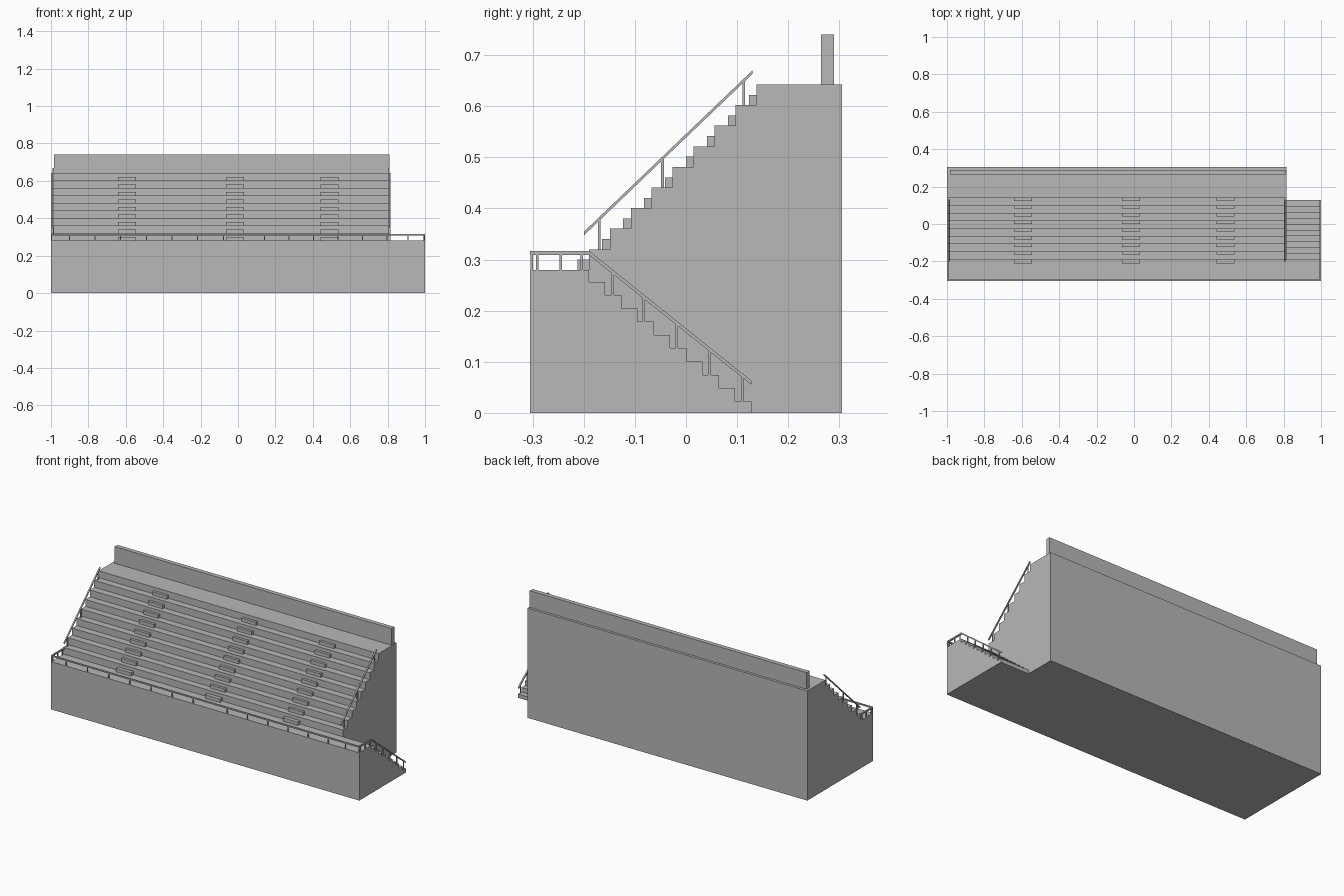
import bpy
import bmesh

cube = bpy.data.objects.get("Cube")
if cube:
    bpy.data.objects.remove(cube, do_unlink=True)

concrete = bpy.data.materials.new("concrete_grey")
concrete.use_nodes = True
grey = (0.48, 0.48, 0.48, 1)
concrete.diffuse_color = grey
concrete.node_tree.nodes["Principled BSDF"].inputs["Base Color"].default_value = grey


def build(name, pieces):
    """Extrude each (side profile, x0, x1) along x and join them in one object."""
    bm = bmesh.new()
    for profile, x0, x1 in pieces:
        a = [bm.verts.new((x0, y, z)) for y, z in profile]
        b = [bm.verts.new((x1, y, z)) for y, z in profile]
        bm.faces.new(a)
        bm.faces.new(b[::-1])
        n = len(a)
        for i in range(n):
            j = (i + 1) % n
            bm.faces.new((a[i], b[i], b[j], a[j]))
    bmesh.ops.recalc_face_normals(bm, faces=bm.faces)
    mesh = bpy.data.meshes.new(name)
    bm.to_mesh(mesh)
    bm.free()
    mesh.materials.append(concrete)
    obj = bpy.data.objects.new(name, mesh)
    bpy.context.collection.objects.link(obj)
    return obj


def rect(y0, y1, z0, z1):
    return [(y0, z0), (y1, z0), (y1, z1), (y0, z1)]


def strip(path, t):
    """Profile of a bar of vertical thickness t hanging under a path."""
    return path + [(y, z - t) for y, z in reversed(path)]


FRONT, BACK = -0.305, 0.305
DECK, DECK_Y = 0.28, -0.19      # front walkway height and depth limit
LEFT, SPLIT = 1.0, 0.815        # outer end, and end of the seating block
RUN, RISE, TIERS = 0.041, 0.0403, 9
SRUN, SDROP, STEPS = 0.0318, 0.026, 10


def tier_y(k):
    return DECK_Y + RUN * k


def tier_z(k):
    return 0.32 + RISE * k


# Seating block with walkway and tiers
profile = [(BACK, 0), (FRONT, 0), (FRONT, DECK), (DECK_Y, DECK)]
for k in range(TIERS):
    profile.append((tier_y(k), tier_z(k)))
    if k < TIERS - 1:
        profile.append((tier_y(k + 1), tier_z(k)))
profile.append((BACK, tier_z(TIERS - 1)))
build("seating_block", [(profile, -LEFT, SPLIT)])

# Side stair leading down towards the back
profile = [(FRONT, 0), (FRONT, DECK), (DECK_Y, DECK)]
for k in range(STEPS):
    z = 0.2565 - SDROP * k
    profile += [(DECK_Y + SRUN * k, z), (DECK_Y + SRUN * (k + 1), z)]
profile.append((DECK_Y + SRUN * STEPS, 0))
build("side_stair", [(profile, SPLIT, LEFT)])

# Wall along the top
build("back_wall", [(rect(0.264, 0.29, tier_z(TIERS - 1), 0.74), -0.985, 0.81)])

# Half-height aisle steps in three columns
pieces = []
for x in (-0.594, -0.017, 0.488):
    for k in range(TIERS):
        depth = 0.022 if k == 0 else 0.015
        z = DECK if k == 0 else tier_z(k - 1)
        pieces.append((rect(tier_y(k) - depth, tier_y(k), z, z + 0.02),
                       x - 0.048, x + 0.048))
build("aisle_steps", pieces)

# Sloping handrails on both ends of the seating
for name, x in (("right_seating_rail", -0.987), ("left_seating_rail", 0.806)):
    pieces = [(strip([(-0.2, 0.354), (0.13, 0.67)], 0.007), x - 0.004, x + 0.004)]
    for y, k in ((-0.17, 0), (-0.046, 3), (0.113, 7)):
        top = 0.35 + (y + 0.2) * 0.316 / 0.33
        pieces.append((rect(y - 0.0025, y + 0.0025, tier_z(k), top),
                       x - 0.0025, x + 0.0025))
    build(name, pieces)

# Front guard rail and its posts
pieces = [(rect(FRONT, FRONT + 0.007, 0.309, 0.317), -LEFT, LEFT)]
posts = [-0.996] + [-0.902 + 0.1373 * i for i in range(7)]
posts += [0.142 + 0.131 * i for i in range(6)] + [0.908, 0.996]
for x in posts:
    pieces.append((rect(FRONT + 0.001, FRONT + 0.006, DECK, 0.31),
                   x - 0.0025, x + 0.0025))
build("front_rail", pieces)

# Walkway end rails; the left one continues down the stair
for name, x, stair in (("right_walkway_rail", -0.996, False),
                       ("left_stair_rail", 0.996, True)):
    path = [(FRONT, 0.317), (DECK_Y, 0.317)]
    feet = [(y, DECK, 0.312) for y in (-0.291, -0.245, -0.204)]
    if stair:
        path.append((0.128, 0.063))
        for y in (-0.143, -0.083, -0.018, 0.046, 0.11):
            foot = 0.2565 - SDROP * int((y - DECK_Y) / SRUN)
            feet.append((y, foot, 0.312 - (y - DECK_Y) * 0.8))
    pieces = [(strip(path, 0.008), x - 0.004, x + 0.004)]
    for y, z0, z1 in feet:
        pieces.append((rect(y - 0.0025, y + 0.0025, z0, z1),
                       x - 0.0025, x + 0.0025))
    build(name, pieces)
